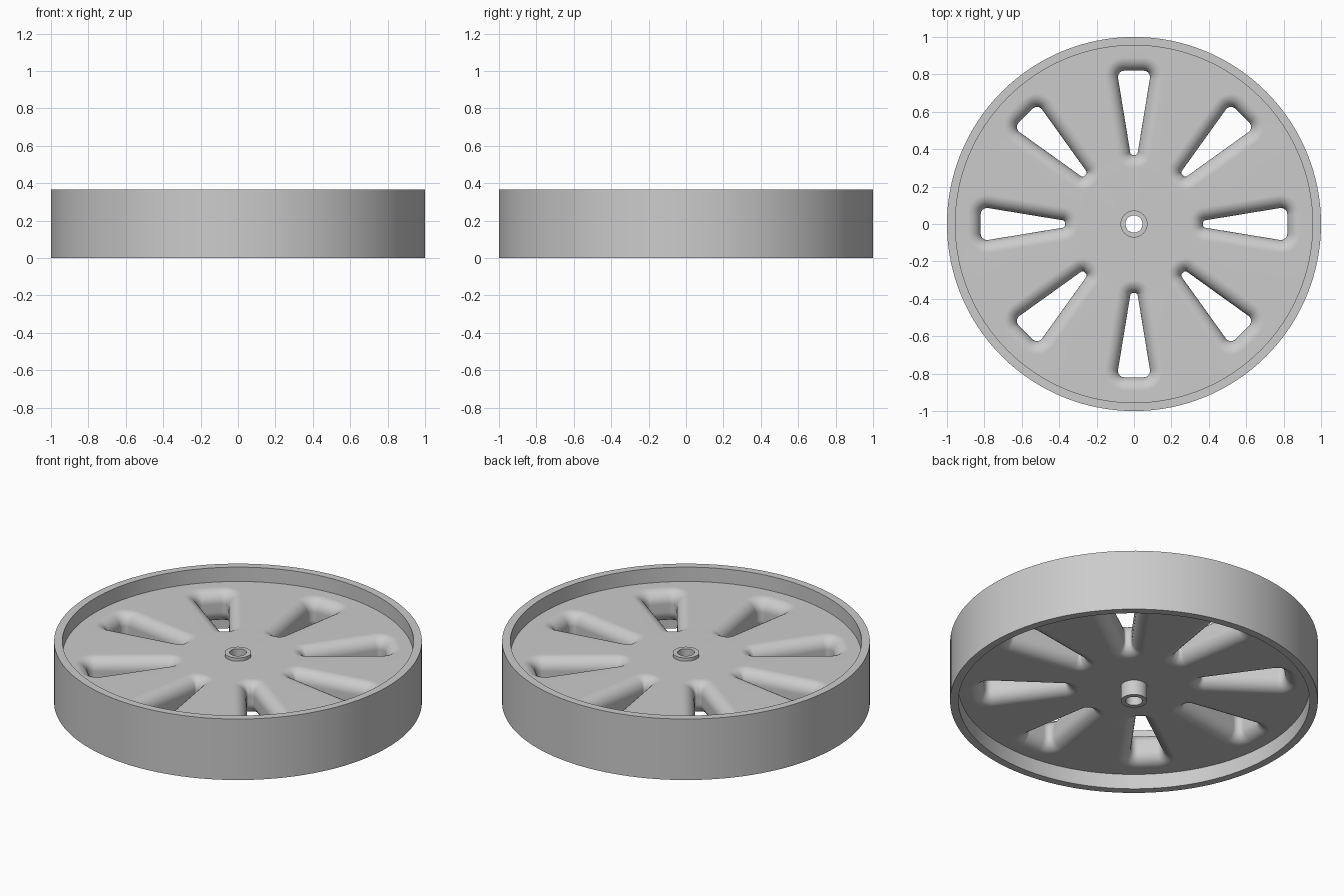
import bpy, bmesh
from math import sin, cos, pi, radians
from mathutils import Vector, Matrix

if "Cube" in bpy.data.objects:
    bpy.data.objects.remove(bpy.data.objects["Cube"])

SEGS = 128
H = 0.366                    # rim height
Z0, Z1 = 0.09, 0.28          # underside and top of the web disc
FILLET = 0.07                # rounding around the windows


def finish(name, bm):
    bmesh.ops.recalc_face_normals(bm, faces=bm.faces)
    me = bpy.data.meshes.new(name)
    bm.to_mesh(me)
    bm.free()
    ob = bpy.data.objects.new(name, me)
    bpy.context.collection.objects.link(ob)
    bpy.ops.object.select_all(action='DESELECT')
    ob.select_set(True)
    bpy.context.view_layer.objects.active = ob
    bpy.ops.object.shade_smooth_by_angle(angle=radians(30))
    mod = ob.modifiers.new("weighted_normals", 'WEIGHTED_NORMAL')
    mod.keep_sharp = True
    return ob


def bridge(bm, a, b):
    n = len(a)
    for i in range(n):
        bm.faces.new((a[i], a[(i + 1) % n], b[(i + 1) % n], b[i]))


def circle(bm, r, z, n=SEGS):
    return [bm.verts.new((r * cos(2 * pi * i / n), r * sin(2 * pi * i / n), z))
            for i in range(n)]


def tube(name, r_out, r_in, z0, z1, n=SEGS):
    bm = bmesh.new()
    loops = [circle(bm, r, z, n) for r, z in
             ((r_out, z0), (r_out, z1), (r_in, z1), (r_in, z0))]
    for i in range(4):
        bridge(bm, loops[i], loops[(i + 1) % 4])
    return finish(name, bm)


# Wedge-shaped window: corners with their rounding radii, counter-clockwise
CORNERS = [((-0.018, 0.37), 0.012), ((0.018, 0.37), 0.012),
           ((0.092, 0.82), 0.035), ((-0.092, 0.82), 0.035)]


def window_outline(offset, steps=8):
    pts = [Vector(c) for c, _ in CORNERS]
    normals = []
    for i in range(4):
        d = (pts[(i + 1) % 4] - pts[i]).normalized()
        normals.append(Vector((d.y, -d.x)))
    out = []
    for i, (_, r) in enumerate(CORNERS):
        n1, n2 = normals[i - 1], normals[i]
        centre = pts[i] - (n1 + n2) * r / (1 + n1.dot(n2))
        for k in range(steps + 1):
            n = n1.slerp(n2, k / steps)
            out.append(centre + n * (r + offset))
    return out


# Section through the window wall: rounded at top and bottom
wall = []
for k in range(9):
    a = pi / 2 * k / 8
    wall.append((FILLET * (1 - sin(a)), Z1 - FILLET * (1 - cos(a))))
wall += [(o, Z0 + Z1 - z) for o, z in reversed(wall)]

# Web disc with eight windows
bm = bmesh.new()
tops, bottoms = [], []
for r in (0.965, 0.06):
    t, b = circle(bm, r, Z1), circle(bm, r, Z0)
    bridge(bm, t, b)
    tops.append(t)
    bottoms.append(b)
for w in range(8):
    rot = Matrix.Rotation(w * pi / 4, 3, 'Z')
    loops = [[bm.verts.new(rot @ Vector((p.x, p.y, z))) for p in window_outline(o)]
             for o, z in wall]
    for a, b in zip(loops, loops[1:]):
        bridge(bm, a, b)
    tops.append(loops[0])
    bottoms.append(loops[-1])
for group in (tops, bottoms):
    edges = [bm.edges.get((lp[i - 1], lp[i])) for lp in group for i in range(len(lp))]
    bmesh.ops.triangle_fill(bm, use_beauty=True, use_dissolve=False,
                            edges=edges, normal=(0, 0, 1))
finish("web_disc", bm)

# Outer rim and centre hub
tube("rim", 1.0, 0.955, 0.0, H)
tube("hub", 0.072, 0.046, 0.0, 0.30, 48)
